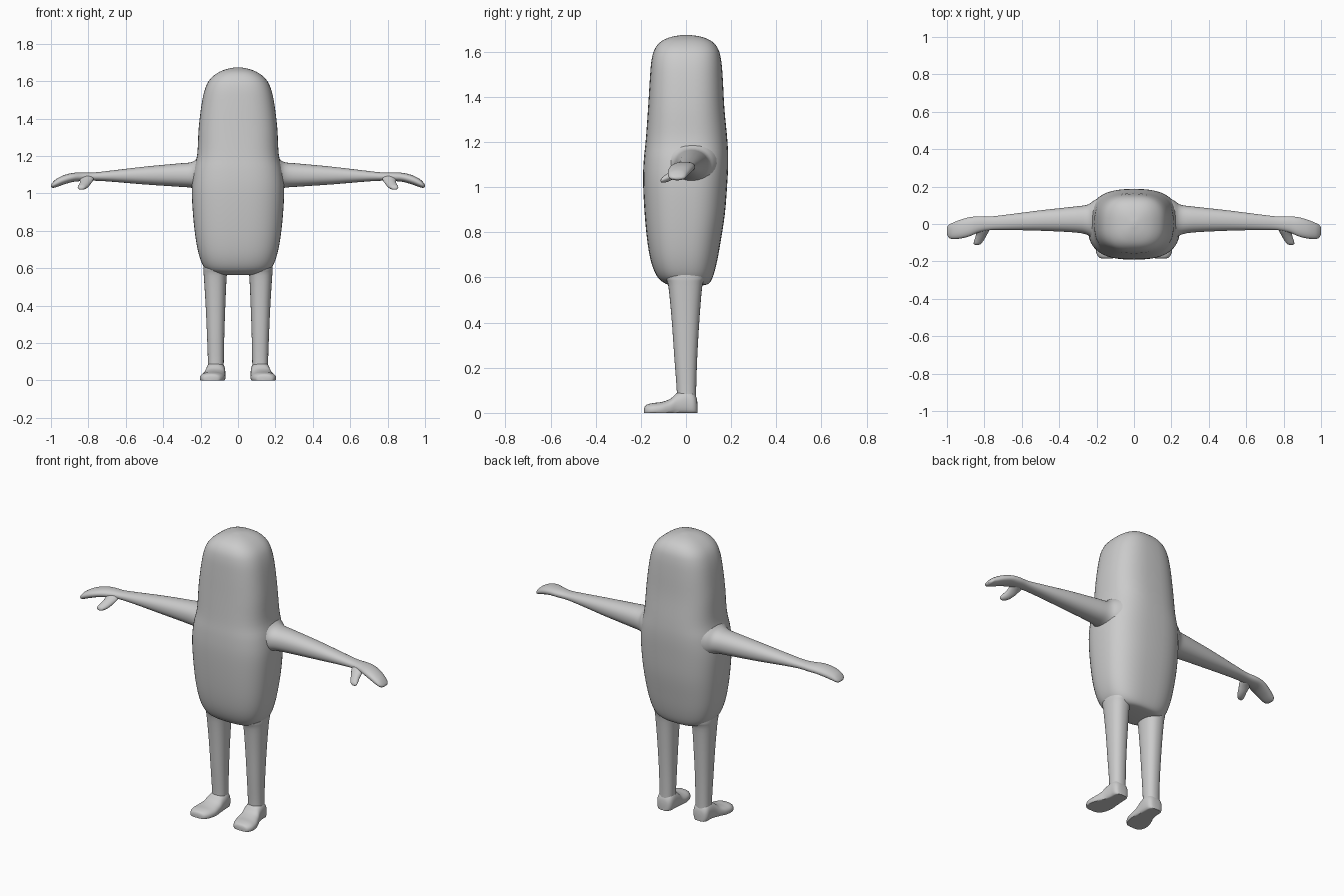
import bpy, bmesh, math

grey = bpy.data.materials.new("soft grey")
grey.diffuse_color = (0.6, 0.6, 0.6, 1)


def spline(rows, steps):
    """Catmull-Rom interpolation of whole section rows."""
    out = []
    for i in range(len(rows) - 1):
        quad = zip(rows[max(i - 1, 0)], rows[i], rows[i + 1], rows[min(i + 2, len(rows) - 1)])
        quad = list(quad)
        for s in range(steps):
            t = s / steps
            out.append([b + 0.5 * t * (c - a + t * (2*a - 5*b + 4*c - d + t * (3*(b - c) + d - a)))
                        for a, b, c, d in quad])
    return out + [list(rows[-1])]


def loft(name, rows, axis, power=2.0, sides=32, steps=4, mirror=True, floor=None, fix=None):
    """Skin rounded sections; each row is position, u min, u max, v min, v max."""
    bm = bmesh.new()
    rings = []
    for p, u0, u1, v0, v1 in spline(rows, steps):
        ring = []
        for k in range(sides):
            a = 2 * math.pi * k / sides
            c, s = math.cos(a), math.sin(a)
            u = (u0 + u1) / 2 + (u1 - u0) / 2 * math.copysign(abs(c) ** (2 / power), c)
            v = (v0 + v1) / 2 + (v1 - v0) / 2 * math.copysign(abs(s) ** (2 / power), s)
            co = {"x": (p, u, v), "y": (u, p, v), "z": (u, v, p)}[axis]
            if floor is not None:
                co = (co[0], co[1], max(co[2], floor))
            ring.append(bm.verts.new(fix(co) if fix else co))
        rings.append(ring)
    for a, b in zip(rings, rings[1:]):
        for k in range(sides):
            j = (k + 1) % sides
            bm.faces.new((a[k], a[j], b[j], b[k]))
    bm.faces.new(rings[0])
    bm.faces.new(rings[-1])
    bmesh.ops.recalc_face_normals(bm, faces=bm.faces)
    me = bpy.data.meshes.new(name)
    bm.to_mesh(me)
    bm.free()
    me.materials.append(grey)
    ob = bpy.data.objects.new(name, me)
    bpy.context.collection.objects.link(ob)
    if mirror:
        ob.modifiers.new("other side", "MIRROR").use_axis[0] = True
    bpy.ops.object.select_all(action="DESELECT")
    ob.select_set(True)
    bpy.context.view_layer.objects.active = ob
    bpy.ops.object.shade_smooth_by_angle(angle=math.radians(50))
    return ob


# Body and head in one capsule: z, x range, y range
loft("body", [(z, -x, x, y0, y1) for z, x, y0, y1 in (
    (0.565, 0.10, -0.06, 0.075), (0.572, 0.14, -0.09, 0.10), (0.60, 0.178, -0.125, 0.118),
    (0.66, 0.205, -0.152, 0.135), (0.75, 0.225, -0.17, 0.152), (0.88, 0.24, -0.183, 0.172),
    (1.02, 0.247, -0.19, 0.183), (1.12, 0.238, -0.187, 0.187), (1.21, 0.218, -0.178, 0.183),
    (1.35, 0.21, -0.168, 0.17), (1.48, 0.194, -0.16, 0.163), (1.56, 0.176, -0.153, 0.156),
    (1.61, 0.15, -0.139, 0.143), (1.645, 0.108, -0.11, 0.115), (1.665, 0.06, -0.065, 0.07),
    (1.674, 0.012, -0.012, 0.015))], "z", power=2.7, sides=48, mirror=False)

# Arm flaring into the shoulder and flattening into the mitten hand: x, y range, z range
loft("arm", [(0.17, -0.12, 0.15, 0.98, 1.23), (0.215, -0.085, 0.125, 1.015, 1.19),
             (0.25, -0.058, 0.103, 1.03, 1.167), (0.32, -0.045, 0.093, 1.036, 1.16),
             (0.50, -0.036, 0.073, 1.048, 1.143), (0.68, -0.032, 0.05, 1.063, 1.122),
             (0.77, -0.033, 0.04, 1.068, 1.112), (0.83, -0.045, 0.041, 1.066, 1.112),
             (0.88, -0.066, 0.036, 1.062, 1.11), (0.93, -0.078, 0.022, 1.048, 1.098),
             (0.97, -0.08, 0.006, 1.034, 1.078), (0.99, -0.073, -0.004, 1.03, 1.06),
             (1.00, -0.055, -0.02, 1.036, 1.046)], "x", power=2.2)

# Thumb reaching forward and down: y, x range, z range
loft("thumb", [(-0.112, 0.832, 0.846, 1.024, 1.032), (-0.106, 0.818, 0.857, 1.02, 1.043),
               (-0.085, 0.802, 0.853, 1.022, 1.058), (-0.06, 0.788, 0.846, 1.034, 1.076),
               (-0.03, 0.772, 0.846, 1.058, 1.098), (0.0, 0.775, 0.84, 1.072, 1.106)],
     "y", sides=20)

# Tapered leg: z, x range, y range
loft("leg", [(0.04, 0.078, 0.162, -0.042, 0.046), (0.10, 0.076, 0.161, -0.041, 0.045),
             (0.25, 0.073, 0.166, -0.052, 0.05), (0.42, 0.067, 0.174, -0.064, 0.06),
             (0.56, 0.06, 0.183, -0.078, 0.072), (0.60, 0.05, 0.185, -0.09, 0.085),
             (0.66, 0.045, 0.18, -0.09, 0.085)], "z", power=2.3)

# Flat-soled foot: y, x range, z range (the lower part is levelled into the sole)
loft("foot", [(-0.185, 0.125, 0.165, -0.005, 0.02), (-0.178, 0.098, 0.188, -0.015, 0.034),
              (-0.15, 0.078, 0.203, -0.02, 0.043), (-0.11, 0.068, 0.201, -0.02, 0.048),
              (-0.07, 0.068, 0.187, -0.02, 0.062), (-0.04, 0.068, 0.176, -0.02, 0.088),
              (0.0, 0.068, 0.17, -0.02, 0.105), (0.03, 0.072, 0.167, -0.02, 0.095),
              (0.046, 0.085, 0.155, -0.015, 0.07), (0.051, 0.105, 0.135, -0.005, 0.04)],
     "y", power=2.4, floor=0.0)
